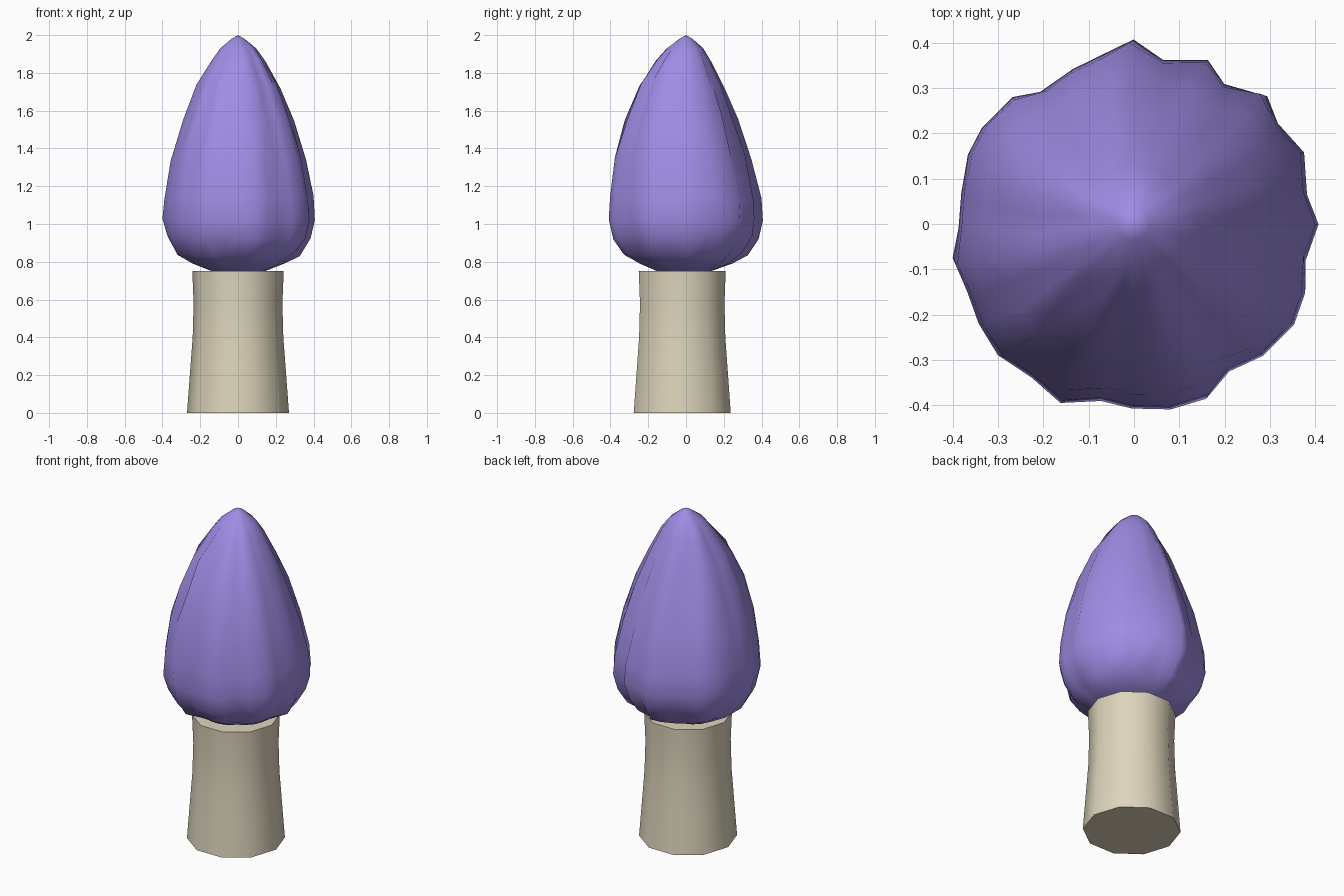
import bpy, bmesh, math, random
from mathutils import Vector

random.seed(4)
if "Cube" in bpy.data.objects:
    bpy.data.objects.remove(bpy.data.objects["Cube"], do_unlink=True)


def material(name, rgb):
    mat = bpy.data.materials.new(name)
    mat.use_nodes = True
    mat.diffuse_color = (*rgb, 1)
    mat.node_tree.nodes["Principled BSDF"].inputs["Base Color"].default_value = (*rgb, 1)
    return mat


def loft(name, rings, mat, sharp_angle):
    """Skin a stack of closed rings and cap both ends."""
    bm = bmesh.new()
    loops = [[bm.verts.new(p) for p in ring] for ring in rings]
    for low, high in zip(loops, loops[1:]):
        n = len(low)
        for i in range(n):
            j = (i + 1) % n
            bm.faces.new((low[i], low[j], high[j], high[i]))
    bm.faces.new(loops[0][::-1])
    bm.faces.new(loops[-1])
    bmesh.ops.remove_doubles(bm, verts=bm.verts, dist=0.0001)
    bmesh.ops.recalc_face_normals(bm, faces=bm.faces)
    mesh = bpy.data.meshes.new(name)
    bm.to_mesh(mesh)
    bm.free()
    mesh.materials.append(mat)
    obj = bpy.data.objects.new(name, mesh)
    bpy.context.collection.objects.link(obj)
    bpy.ops.object.select_all(action="DESELECT")
    obj.select_set(True)
    bpy.context.view_layer.objects.active = obj
    bpy.ops.object.shade_smooth_by_angle(angle=math.radians(sharp_angle))
    return obj


def polar(radius, angle, z, cy=0):
    return Vector((radius * math.cos(angle), radius * math.sin(angle) + cy, z))


purple = material("petal purple", (0.35, 0.26, 0.78))
cream = material("stalk cream", (0.72, 0.66, 0.50))

# Stalk: ten-sided, flared at the foot
stalk_profile = [(0, .27), (.2, .255), (.4, .24), (.58, .235), (.75, .242)]
stalk = [[polar(r, math.tau * i / 10, z, -.02) for i in range(10)]
         for z, r in stalk_profile]
loft("stalk", stalk, cream, 45)

# Bud: irregular fluted outline (hundredths), strongest at the belly
outline = [41, 39, 41, 39, 41, 37, 40, 37, 41, 38, 37, 36, 39, 40, 40, 39,
           39, 41, 40, 41, 42, 41, 43, 40, 41, 42, 42, 39, 41, 42, 41, 39]
count = len(outline)
# height, radius, y shift, flute strength
bud_profile = [(.75, .14, -.01, .4), (.79, .24, 0, .7), (.84, .32, 0, 1),
               (.93, .375, 0, 1), (1.02, .397, 0, 1), (1.14, .39, 0, 1),
               (1.35, .352, -.015, 1), (1.55, .288, -.02, 1.2),
               (1.73, .218, -.02, 1.2), (1.86, .142, -.01, .9),
               (1.93, .095, -.005, .5), (1.98, .035, 0, .2)]
bud = []
for z, radius, shift, flute in bud_profile:
    ring = []
    for i, size in enumerate(outline):
        angle = math.tau * i / count
        r = radius * (1 + flute * (size / 40 - 1))
        # Crumpled folds on the upper front
        if 1.5 < z < 1.9 and 20 <= i <= 26:
            r *= .93 if i % 2 else 1.03
        sway = random.uniform(-.03, .03)
        lift = random.uniform(-.012, .012) if .8 < z < 1.9 else 0
        ring.append(polar(r, angle + sway, z + lift, shift))
    bud.append(ring)
bud.append([Vector((0, 0, 2))] * count)


def bud_mesh():
    """The tip collapses to one point, so it is closed with a fan."""
    tip = bud.pop()[0]
    obj = loft("bud", bud, purple, 80)
    bm = bmesh.new()
    bm.from_mesh(obj.data)
    bm.faces.ensure_lookup_table()
    cap = max(bm.faces, key=lambda f: f.calc_center_median().z)
    centre = bmesh.ops.poke(bm, faces=[cap])["verts"][0]
    centre.co = tip
    for face in bm.faces:
        face.smooth = True
    bm.to_mesh(obj.data)
    bm.free()


bud_mesh()
